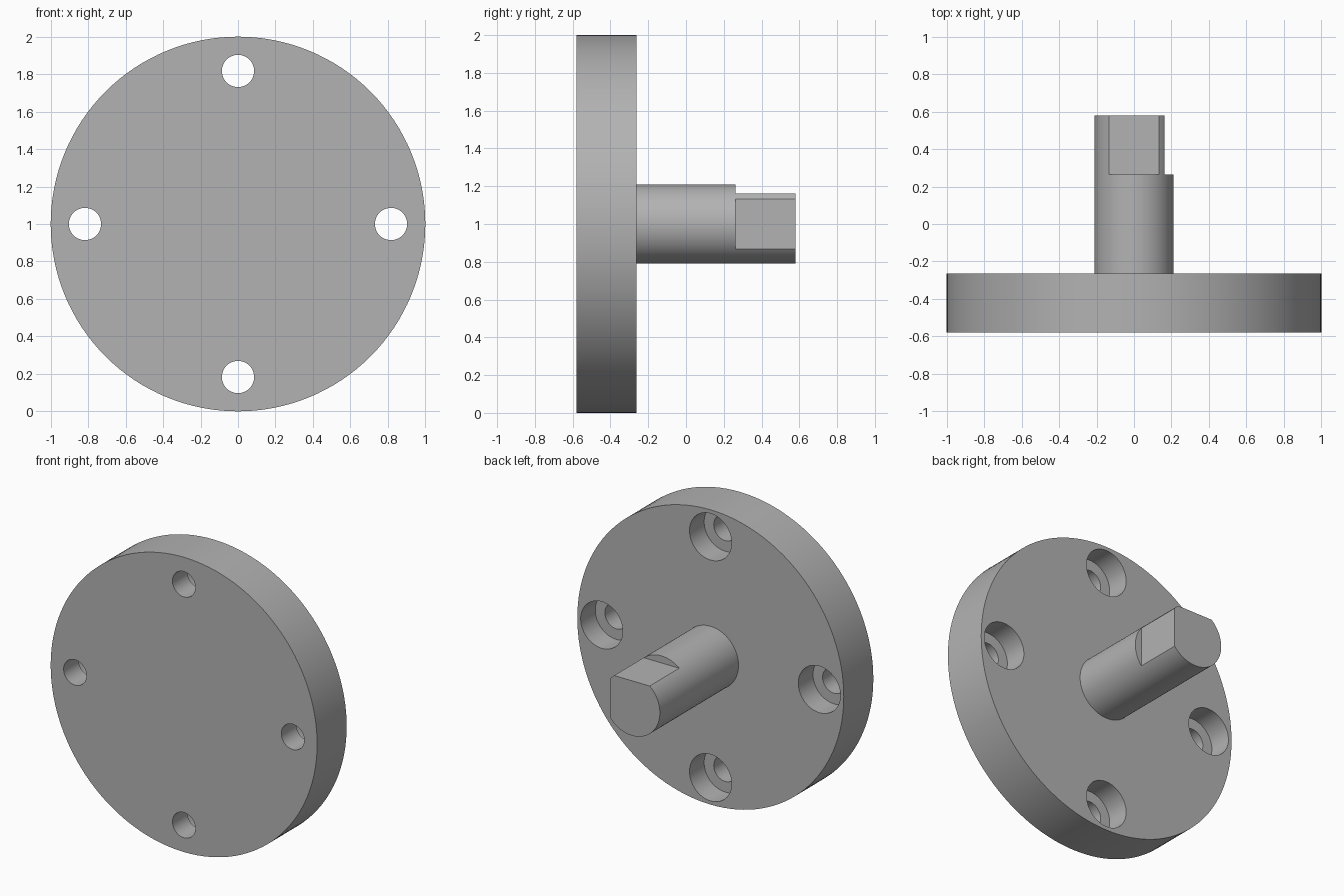
import bpy
from math import radians, cos, sin, pi

PLATE_FRONT, PLATE_BACK, SHAFT_END = -0.58, -0.263, 0.58
FLAT_START, FLAT_OFFSET = 0.263, 0.162

cube = bpy.data.objects.get("Cube")
if cube:
    bpy.data.objects.remove(cube, do_unlink=True)

steel = bpy.data.materials.new("grey steel")
steel.use_nodes = True
GREY = (0.45, 0.45, 0.45, 1)
steel.diffuse_color = GREY
steel.node_tree.nodes["Principled BSDF"].inputs["Base Color"].default_value = GREY


def rod(name, radius, y0, y1, x=0, z=1, sides=96):
    """Cylinder running along y."""
    bpy.ops.mesh.primitive_cylinder_add(
        vertices=sides, radius=radius, depth=y1 - y0,
        location=(x, (y0 + y1) / 2, z), rotation=(radians(90), 0, 0))
    obj = bpy.context.object
    obj.name = name
    obj.data.materials.append(steel)
    return obj


def block(name, location, size):
    bpy.ops.mesh.primitive_cube_add(size=1, location=location)
    obj = bpy.context.object
    obj.name = name
    obj.scale = size
    obj.data.materials.append(steel)
    return obj


def combine(target, tool, operation):
    """Apply a boolean and remove the tool object."""
    tool.hide_render = True
    mod = target.modifiers.new(operation.lower(), "BOOLEAN")
    mod.operation, mod.object, mod.solver = operation, tool, "EXACT"
    bpy.ops.object.select_all(action="DESELECT")
    bpy.context.view_layer.objects.active = target
    target.select_set(True)
    bpy.ops.object.modifier_apply(modifier=mod.name)
    bpy.data.objects.remove(tool, do_unlink=True)


# Round plate with four counterbored bolt holes
flange = rod("flange_plate", 1, PLATE_FRONT, PLATE_BACK, sides=128)
for i in range(4):
    x, z = 0.817 * cos(i * pi / 2), 1 + 0.817 * sin(i * pi / 2)
    combine(flange, rod("bolt_hole", 0.086, -0.7, 0, x, z, 48), "DIFFERENCE")
    combine(flange, rod("counterbore", 0.158, -0.42, 0, x, z, 64), "DIFFERENCE")

# Shaft with two flats, on its left and on its top
shaft = rod("shaft", 0.21, PLATE_BACK, SHAFT_END)
flat_y = FLAT_START + 0.25
combine(shaft, block("side_flat", (FLAT_OFFSET + 0.25, flat_y, 1), (0.5, 0.5, 1)), "DIFFERENCE")
combine(shaft, block("top_flat", (0, flat_y, 1 + FLAT_OFFSET + 0.25), (1, 0.5, 0.5)), "DIFFERENCE")

# Smooth round walls, crisp edges
for obj in (flange, shaft):
    bpy.ops.object.select_all(action="DESELECT")
    bpy.context.view_layer.objects.active = obj
    obj.select_set(True)
    bpy.ops.object.shade_smooth_by_angle(angle=radians(30))
